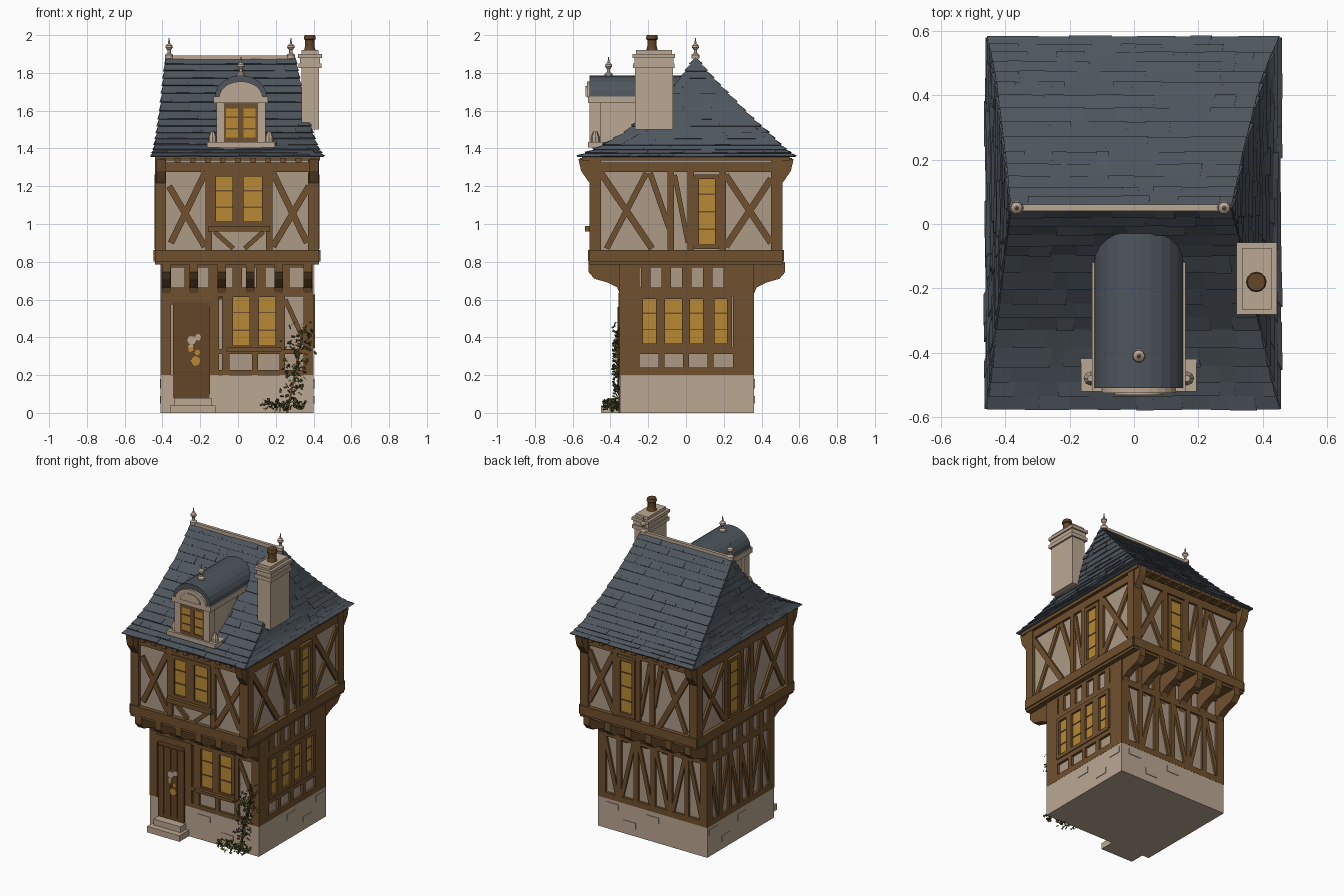
import bpy, bmesh, math, random
from mathutils import Vector as V

random.seed(4)
cube = bpy.data.objects.get("Cube")
if cube:
    bpy.data.objects.remove(cube)


def material(name, r, g, b):
    m = bpy.data.materials.new(name)
    m.use_nodes = True
    m.diffuse_color = (r, g, b, 1)
    bsdf = next(n for n in m.node_tree.nodes if n.type == 'BSDF_PRINCIPLED')
    bsdf.inputs["Base Color"].default_value = (r, g, b, 1)
    bsdf.inputs["Roughness"].default_value = 0.9
    return m


SLATE = material("slate", .075, .092, .11)
WOOD = material("timber", .16, .08, .026)
DOOR = material("dark_timber", .125, .06, .02)
PLASTER = material("plaster", .42, .32, .235)
STONE = material("stone", .5, .39, .29)
GLASS = material("amber_glass", .48, .25, .033)
LEAF = material("ivy_green", .07, .075, .02)


def finish(name, bm, mat, smooth=False, weld=False):
    if weld:
        bmesh.ops.remove_doubles(bm, verts=bm.verts, dist=.0001)
    bmesh.ops.recalc_face_normals(bm, faces=bm.faces)
    me = bpy.data.meshes.new(name)
    bm.to_mesh(me)
    bm.free()
    me.materials.append(mat)
    ob = bpy.data.objects.new(name, me)
    bpy.context.collection.objects.link(ob)
    if smooth:
        bpy.ops.object.select_all(action='DESELECT')
        ob.select_set(True)
        bpy.context.view_layer.objects.active = ob
        bpy.ops.object.shade_smooth_by_angle(angle=math.radians(40))


def loft(bm, low, high):
    """Closed solid between two matching polygons."""
    a, b = [[bm.verts.new(p) for p in ring] for ring in (low, high)]
    bm.faces.new(a[::-1])
    bm.faces.new(b)
    for i in range(len(a)):
        j = (i + 1) % len(a)
        bm.faces.new((a[i], a[j], b[j], b[i]))


def box(bm, x0, x1, y0, y1, z0, z1):
    rect = [(x0, y0), (x1, y0), (x1, y1), (x0, y1)]
    loft(bm, [(x, y, z0) for x, y in rect], [(x, y, z1) for x, y in rect])


def lathe(bm, x, y, profile, n=10):
    ring = [(math.cos(math.tau * i / n), math.sin(math.tau * i / n)) for i in range(n)]
    for (r0, z0), (r1, z1) in zip(profile, profile[1:]):
        loft(bm, [(x + r0 * c, y + r0 * s, z0) for c, s in ring],
             [(x + r1 * c, y + r1 * s, z1) for c, s in ring])


# Wall frames: outward normal, sideways axis, distance from centre
def frames(front, back, right, left):
    X, Y = V((1, 0, 0)), V((0, 1, 0))
    return dict(front=(-Y, X, front), back=(Y, X, back), right=(X, Y, right), left=(-X, Y, left))


def on(f, a, z, d):
    return f[0] * (f[2] + d) + f[1] * a + V((0, 0, z))


def plate(bm, f, a0, a1, z0, z1, d, d0=-.01):
    q = [(a0, z0), (a1, z0), (a1, z1), (a0, z1)]
    loft(bm, [on(f, a, z, d0) for a, z in q], [on(f, a, z, d) for a, z in q])


def bar(bm, f, a0, z0, a1, z1, w=.035, d=.016):
    t = V((a1 - a0, z1 - z0)).normalized() * w / 2
    q = [(a0 + t.y, z0 - t.x), (a1 + t.y, z1 - t.x), (a1 - t.y, z1 + t.x), (a0 - t.y, z0 + t.x)]
    loft(bm, [on(f, a, z, -.01) for a, z in q], [on(f, a, z, d) for a, z in q])


def bracket(bm, f, a, profile, w):
    loft(bm, [on(f, a - w / 2, z, d) for d, z in profile], [on(f, a + w / 2, z, d) for d, z in profile])


def window(wood, glass, f, panes, z0, z1, d=.022, mid=1):
    plate(glass, f, panes[0][0], panes[-1][1], z0, z1, .008)
    lo, hi = panes[0][0] - .02, panes[-1][1] + .02
    for z in (z0, z1):
        bar(wood, f, lo, z, hi, z, .025, d)
    edges = [lo + .01] + [(p[1] + q[0]) / 2 for p, q in zip(panes, panes[1:])] + [hi - .01]
    gaps = [.025] + [q[0] - p[1] for p, q in zip(panes, panes[1:])] + [.025]
    for a, w in zip(edges, gaps):
        bar(wood, f, a, z0, a, z1, w, d)
    for p0, p1 in panes:
        for k in range(mid):
            z = z0 + (z1 - z0) * (k + 1) / (mid + 1)
            bar(wood, f, p0, z, p1, z, .007, .012)


low = frames(.335, .345, .385, .395)
up = frames(.49, .49, .41, .42)

# Stone base, steps and a few raised blocks
bm = bmesh.new()
box(bm, -.41, .40, -.35, .36, 0, .2)
box(bm, -.36, -.12, -.45, -.3, 0, .04)
box(bm, -.34, -.14, -.41, -.3, .04, .08)
for f in low.values():
    for a, z in ((-.05, .13), (.12, .05), (.25, .14)):
        plate(bm, f, a, a + .09, z, z + .04, .019)
finish("stone_base", bm, STONE)

# Plaster walls
bm = bmesh.new()
box(bm, -.395, .385, -.335, .345, .19, .8)
finish("ground_floor_wall", bm, PLASTER)
bm = bmesh.new()
box(bm, -.42, .41, -.49, .49, .8, 1.345)
finish("upper_floor_wall", bm, PLASTER)

# Ground floor timber
wood, glass = bmesh.new(), bmesh.new()
for side, f in low.items():
    along = side in ("front", "back")
    ends = (-.383, .373) if along else (-.322, .332)
    for a in ends:
        bar(wood, f, a, .2, a, .8, .055)
    rails = ((.22, .04), (.64, .045), (.785, .03)) if side != "front" else ((.64, .045), (.785, .03))
    for z, w in rails:
        bar(wood, f, ends[0], z, ends[1], z, w)
    for k in range(1, 6):
        a = ends[0] + (ends[1] - ends[0]) * k / 6
        bar(wood, f, a, .64, a, .8, .05)
    if side in ("back", "left"):
        for k in range(1, 6):
            a = ends[0] + (ends[1] - ends[0]) * k / 6
            bar(wood, f, a, .2, a, .64, .032)
        for k, s in enumerate((1, -1, 1, 1, -1, 1)):
            a = ends[0] + (ends[1] - ends[0]) * (k + .5) / 6
            bar(wood, f, a - .045 * s, .24, a + .045 * s, .62, .026, .013)

f = low["front"]
for a, w in ((-.125, .05), (-.065, .04), (.235, .03)):
    bar(wood, f, a, .2, a, .64, w)
bar(wood, f, -.36, .6, -.1, .6, .05, .02)
for z in (.325, .215):
    bar(wood, f, -.1, z, .37, z, .025)
bar(wood, f, .09, .2, .09, .33, .03)
bar(wood, f, .25, .6, .36, .36, .025, .013)
window(wood, glass, f, [(-.03, .06), (.11, .2)], .345, .625, mid=2)
plate(wood, f, -.06, .23, .325, .345, .045)

f = low["right"]
bar(wood, f, -.33, .33, .33, .33, .035)
for a in (-.275, .28):
    bar(wood, f, a, .2, a, .8, .06)
for a in (-.13, 0, .13):
    bar(wood, f, a, .2, a, .33, .03)
window(wood, glass, f, [(-.23, -.16), (-.11, -.02), (.02, .09), (.15, .22)], .355, .615, mid=2)

# Upper floor timber
for side, f in up.items():
    along = side in ("front", "back")
    ends = (-.41, .40) if along else (-.48, .48)
    for a in ends:
        bar(wood, f, a, .8, a, 1.34, .06, .02)
    bar(wood, f, ends[0] - .03, .832, ends[1] + .03, .832, .06, .028)
    bar(wood, f, ends[0], 1.3, ends[1], 1.3, .05)
    if side == "front":
        for a in (-.155, .165):
            bar(wood, f, a, .86, a, 1.3, .035)
        for s in (-1, 1):
            bar(wood, f, .005 + s * .18, 1.27, .005 + s * .36, .9, .034)
            bar(wood, f, .005 + s * .18, .88, .005 + s * .37, 1.2, .034, .013)
            bar(wood, f, .005 + s * .03, .87, .005 + s * .13, .96, .025)
        window(wood, glass, f, [(-.12, -.03), (.03, .13)], 1.0, 1.265, mid=2)
        plate(wood, f, -.16, .17, .96, .99, .045)
        continue
    c = .09 if side == "back" else .11
    window(wood, glass, f, [(c - .045, c + .045)], .88, 1.25, mid=3)
    for a in (c - .085, c + .085, c - .19):
        bar(wood, f, a, .86, a, 1.3, .035)
    lo, hi = ends[0] + .03, c - .2
    m = (lo + hi) / 2
    bar(wood, f, lo, 1.27, m + .09, .87)
    bar(wood, f, lo + .03, .87, m + .06, 1.27, .03, .013)
    bar(wood, f, m + .08, 1.27, hi, .98, .03, .013)
    bar(wood, f, c - .17, 1.26, c - .1, .9, .025, .013)
    bar(wood, f, c + .1, 1.26, ends[1] - .03, .9)
    bar(wood, f, c + .1, .88, ends[1] - .03, 1.24, .035, .013)

# Jetty floor, curved brackets and eave brackets
box(wood, -.44, .43, -.51, .51, .785, .81)
jetty = [(0, .6), (.03, .665), (.08, .69), (.15, .71), (.18, .745), (.18, .8), (0, .8)]
eave = [(0, 1.19), (.03, 1.23), (.065, 1.28), (.08, 1.345), (0, 1.345)]
for side in ("front", "back"):
    for a in (-.38, -.235, -.085, .065, .215, .37):
        bracket(wood, low[side], a, jetty, .045)
    for a in (-.41, .40):
        bracket(wood, up[side], a, eave, .05)
    for k in range(11):
        a = -.4 + k * .08
        plate(wood, up[side], a - .015, a + .015, 1.325, 1.35, .07)
box(wood, -.44, .435, -.55, .55, 1.335, 1.355)

# Door with a wreath
bm = bmesh.new()
f = low["front"]
plate(bm, f, -.345, -.15, .08, .585, .022)
for a in (-.32, -.27, -.22, -.17):
    bar(bm, f, a, .1, a, .56, .042, .027)
finish("door", bm, DOOR)
for mat, name, spots in ((GLASS, "wreath_gold", [(-.225, .275, .026), (-.215, .32, .015), (-.25, .335, .014)]),
                         (STONE, "wreath_pale", [(-.245, .385, .024), (-.21, .4, .018), (-.25, .35, .014)])):
    bm = bmesh.new()
    for a, z, r in spots:
        q = [(a + r * math.cos(k * math.pi / 4), z + r * math.sin(k * math.pi / 4)) for k in range(8)]
        loft(bm, [on(f, x, h, .02) for x, h in q], [on(f, x, h, .034) for x, h in q])
    finish(name, bm, mat)

# Flared roof body: height, then front, back and hip inset fractions
LEVELS = [(1.355, 0, 0, 0), (1.4, .17, .12, .2), (1.48, .4, .27, .4), (1.57, .56, .46, .56),
          (1.69, .77, .68, .76), (1.79, .9, .86, .89), (1.88, 1, 1, 1)]


def ring(v):
    i = min(int(v), 5)
    z, ff, fb, fs = V(LEVELS[i]).lerp(V(LEVELS[i + 1]), v - i)
    x0, x1, y0, y1 = -.457 + .075 * fs, .452 - .15 * fs, -.575 + .625 * ff, .58 - .53 * fb
    return [V((x0, y0, z)), V((x1, y0, z)), V((x1, y1, z)), V((x0, y1, z))]


bm = bmesh.new()
rings = [[bm.verts.new(p) for p in ring(i)] for i in range(7)]
bm.faces.new(rings[0])
for a, b in zip(rings, rings[1:]):
    for i in range(4):
        bm.faces.new((a[i], a[(i + 1) % 4], b[(i + 1) % 4], b[i]))
finish("roof_body", bm, SLATE, weld=True)

# Uneven slate courses on all four slopes
bm = bmesh.new()
ROWS = 15
for s in range(4):
    for r in range(ROWS):
        A, B = ring(r * 6 / ROWS), ring((r + 1) * 6 / ROWS)
        a0, a1, b0, b1 = A[s], A[(s + 1) % 4], B[s], B[(s + 1) % 4]
        n = (a1 - a0).cross(b0 - a0).normalized()
        width, u = (a1 - a0).length, 0
        while u < .999:
            e = u + random.uniform(.04, .1) / width
            e = 1 if e > 1 - .03 / width else e
            base = [a0.lerp(a1, u), a0.lerp(a1, e), b0.lerp(b1, e), b0.lerp(b1, u)]
            h = random.uniform(.004, .011)
            loft(bm, base, [p + n * k for p, k in zip(base, (h, h, .002, .002))])
            u = e
finish("roof_slates", bm, SLATE)

# Ridge, finials and chimney
bm = bmesh.new()
box(bm, -.385, .3, .04, .06, 1.87, 1.893)
finish("ridge_cap", bm, STONE)
bm = bmesh.new()
knob = [(.022, 0), (.022, .02), (.009, .03), (.009, .045), (.02, .06), (.018, .07), (.006, .08), (.002, .11)]
for x, y, z in ((-.365, .05, 1.875), (.28, .05, 1.875), (.015, -.41, 1.775)):
    lathe(bm, x, y, [(r, z + h) for r, h in knob])
finish("finials", bm, STONE, smooth=True)
bm = bmesh.new()
box(bm, .335, .43, -.27, -.07, 1.5, 1.84)
for g, z0, z1 in ((.01, 1.825, 1.85), (.003, 1.85, 1.895), (.012, 1.88, 1.9), (-.005, 1.9, 1.92)):
    box(bm, .33 - g, .432 + g, -.27 - g, -.07 + g, z0, z1)
finish("chimney", bm, STONE)
bm = bmesh.new()
lathe(bm, .38, -.18, [(.032, 1.915), (.025, 1.94), (.025, 1.975), (.032, 1.98), (.028, 2.0)], 12)
finish("chimney_pot", bm, DOOR, smooth=True)

# Dormer: stone box, cornice, arched gable and barrel roof
CX = .015


def arch(bm, w, h, y0, y1, z):
    q = [(CX + w * math.cos(math.pi * k / 12), z + h * math.sin(math.pi * k / 12)) for k in range(13)]
    loft(bm, [(x, y0, t) for x, t in q], [(x, y1, t) for x, t in q])


bm = bmesh.new()
box(bm, CX - .115, CX + .115, -.495, -.1, 1.4, 1.66)
box(bm, CX - .18, CX + .18, -.52, -.42, 1.405, 1.435)
box(bm, CX - .145, CX + .145, -.52, -.12, 1.64, 1.675)
for s in (-1, 1):
    x = CX + s * .11
    box(bm, x - .02, x + .02, -.51, -.45, 1.42, 1.65)
    lathe(bm, CX + s * .15, -.48, [(.022, 1.43), (.022, 1.46), (.01, 1.49)], 8)
arch(bm, .115, .085, -.525, -.48, 1.67)
arch(bm, .075, .055, -.532, -.5, 1.675)
finish("dormer_stone", bm, STONE)
bm = bmesh.new()
arch(bm, .138, .115, -.51, -.03, 1.672)
finish("dormer_roof", bm, SLATE)
window(wood, glass, frames(.495, 0, 0, 0)["front"], [(-.065, .0), (.03, .095)], 1.445, 1.625, .012, 2)
finish("timber_frame", wood, WOOD)
finish("window_glass", glass, GLASS)

# Ivy at the front corner
bm = bmesh.new()
for k in range(230):
    if k < 90:
        c = V((random.uniform(.12, .36), random.uniform(-.44, -.36), random.uniform(.01, .07)))
    else:
        z = random.uniform(.03, .48)
        c = V((.3 + .2 * (z - .2) + random.gauss(0, .035), random.uniform(-.385, -.352), z))
    a, b = [V([random.uniform(-1, 1) for _ in range(3)]).normalized() * .013 for _ in range(2)]
    bm.faces.new([bm.verts.new(c + p) for p in (a, b, -a, -b)])
finish("ivy_leaves", bm, LEAF)
bm = bmesh.new()
bar(bm, low["front"], .26, 0, .35, .45, .012, .022)
finish("ivy_stem", bm, DOOR)
